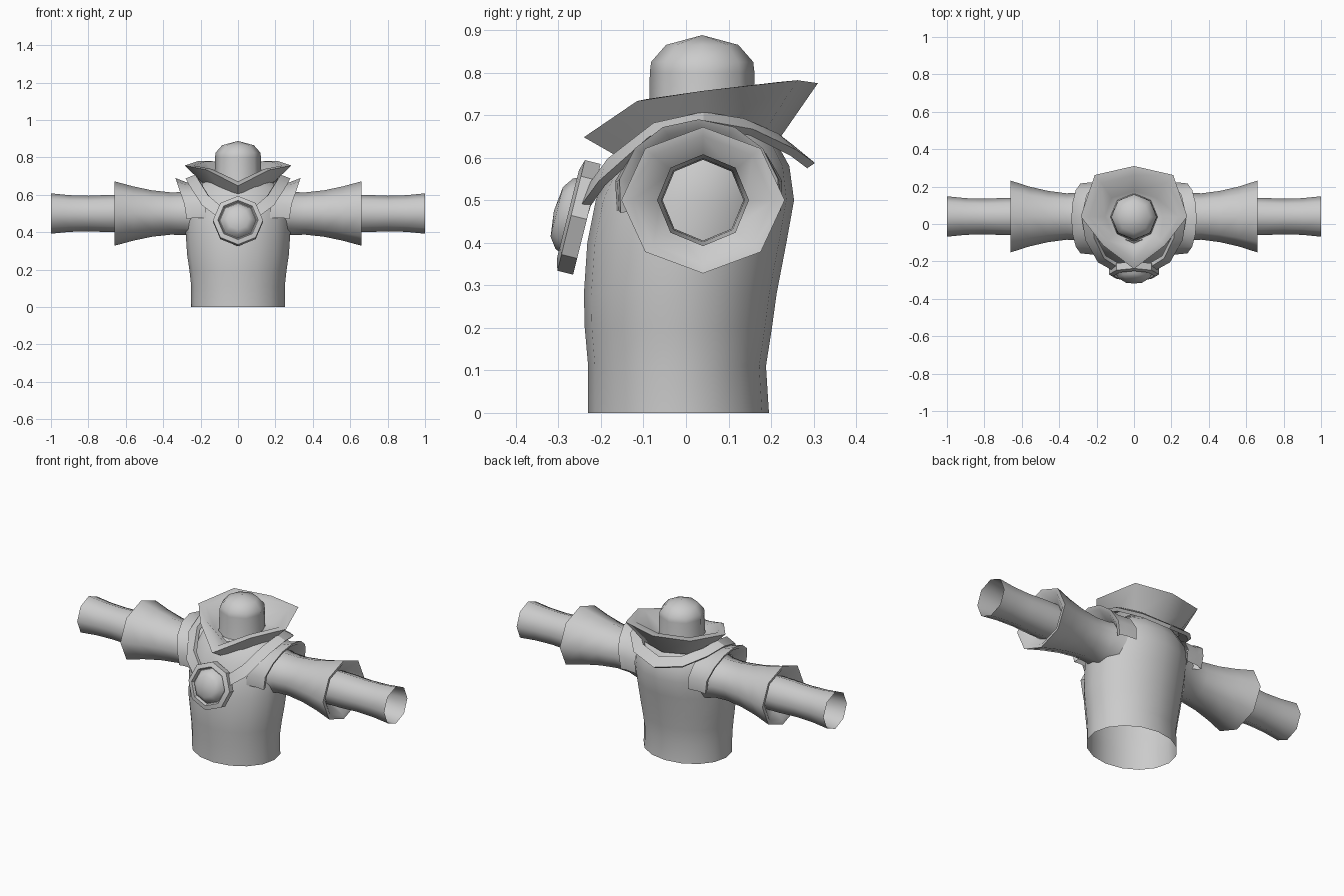
import bpy, bmesh, math
from mathutils import Vector, Matrix

if "Cube" in bpy.data.objects:
    bpy.data.objects.remove(bpy.data.objects["Cube"])

cloth = bpy.data.materials.new("plain_grey")
cloth.diffuse_color = (0.6, 0.6, 0.6, 1)
cloth.use_nodes = True
cloth.node_tree.nodes["Principled BSDF"].inputs["Base Color"].default_value = cloth.diffuse_color


def loft(name, rings, closed=True, cap_end=False, wrap=False, angle=40):
    """Skin a list of point rings into one smooth-shaded object."""
    bm = bmesh.new()
    vs = [[bm.verts.new(p) for p in r] for r in rings]
    n = len(rings[0])
    pairs = list(zip(vs, vs[1:])) + ([(vs[-1], vs[0])] if wrap else [])
    for a, b in pairs:
        for i in range(n if closed else n - 1):
            j = (i + 1) % n
            bm.faces.new((a[i], a[j], b[j], b[i]))
    if cap_end:
        bm.faces.new(vs[-1])
    bmesh.ops.remove_doubles(bm, verts=bm.verts, dist=0.0005)
    bmesh.ops.recalc_face_normals(bm, faces=bm.faces)
    me = bpy.data.meshes.new(name)
    bm.to_mesh(me)
    bm.free()
    ob = bpy.data.objects.new(name, me)
    bpy.context.collection.objects.link(ob)
    me.materials.append(cloth)
    bpy.ops.object.select_all(action='DESELECT')
    ob.select_set(True)
    bpy.context.view_layer.objects.active = ob
    bpy.ops.object.shade_smooth_by_angle(angle=math.radians(angle))
    return ob


def oval(z, rx, y0, y1, n):
    """Horizontal ring spanning y0..y1, first point at the front."""
    c, ry = (y0 + y1) / 2, (y1 - y0) / 2
    return [(rx * math.sin(2 * math.pi * i / n), c - ry * math.cos(2 * math.pi * i / n), z)
            for i in range(n)]


def arm_ring(x, ry, rz, cz=0.5, n=8):
    return [(x, 0.04 + ry * math.sin(2 * math.pi * i / n), cz + rz * math.cos(2 * math.pi * i / n))
            for i in range(n)]


def mirror_loop(half):
    """Complete a front-to-back half outline across x = 0."""
    return half + [(-x, y, z) for x, y, z in reversed(half[1:-1])]


# Torso, open at the waist
loft("torso", [oval(z, rx, a, b, 16) for z, rx, a, b in (
    (0, .25, -.23, .195), (.11, .25, -.23, .188), (.2, .26, -.238, .202),
    (.28, .272, -.24, .213), (.4, .28, -.232, .236), (.5, .28, -.212, .254),
    (.58, .27, -.175, .243), (.64, .235, -.13, .21), (.675, .17, -.09, .17))], angle=60)

# Neck stump with a domed top
loft("neck", [oval(z, r, .038 - r, .038 + r, 8) for z, r in (
    (.62, .14), (.70, .125), (.80, .123), (.825, .12), (.865, .085), (.888, .0))], angle=60)

# Flared collar: base, outer rim, inner lip, floor at the neck
loft("collar", [mirror_loop(h) for h in (
    [(0, -.165, .605), (.10, -.10, .635), (.185, .04, .66), (.15, .18, .655), (0, .22, .645)],
    [(0, -.24, .648), (.165, -.115, .733), (.285, .04, .757), (.21, .262, .782), (0, .31, .775)],
    [(0, -.195, .672), (.14, -.09, .738), (.24, .04, .757), (.175, .22, .778), (0, .26, .772)],
    [(0, -.125, .665), (.11, -.06, .69), (.155, .04, .70), (.12, .14, .70), (0, .175, .70)],
    [(0, -.08, .66), (.08, -.04, .68), (.12, .04, .69), (.08, .12, .69), (0, .15, .69)])], angle=50)

# Necklace band: flat strip hung from the shoulders, front to back
outer = mirror_loop([(0, -.235, .45), (.10, -.232, .475), (.18, -.19, .535), (.245, -.08, .635),
                     (.265, .04, .672), (.24, .15, .652), (.15, .245, .605), (0, .285, .575)])
inner = mirror_loop([(0, -.222, .50), (.08, -.212, .525), (.15, -.17, .585), (.20, -.07, .665),
                     (.215, .04, .69), (.195, .13, .675), (.12, .205, .64), (0, .235, .615)])


def lift(ring, d):
    out = []
    for p in ring:
        v = Vector(p)
        out.append(v + (v - Vector((0, .03, .40))).normalized() * d)
    return out


loft("necklace_band", [outer, inner, lift(inner, .022), lift(outer, .022)], wrap=True, angle=30)

# Pendant: tilted octagonal frame with a domed stone
tilt = Matrix.Translation((0, -.233, .455)) @ Matrix.Rotation(math.radians(76), 4, 'X')


def disc(r, h):
    return [tilt @ Vector((r * math.sin(math.pi * i / 4), r * math.cos(math.pi * i / 4), h))
            for i in range(8)]


loft("pendant_frame", [disc(r, h) for r, h in (
    (0, 0), (.134, 0), (.134, .038), (.108, .046), (.10, .03), (0, .03))], angle=30)
loft("pendant_stone", [disc(r, h) for r, h in (
    (.098, .028), (.085, .055), (.06, .073), (0, .08))], angle=50)

for side, s in (("right", 1), ("left", -1)):
    # Wide sleeve with a turned-in cuff
    loft(side + "_sleeve", [arm_ring(s * x, ry, rz) for x, ry, rz in (
        (.20, .15, .135), (.28, .128, .115), (.36, .124, .113), (.46, .137, .124),
        (.56, .16, .145), (.66, .192, .172), (.655, .165, .15), (.60, .10, .095))], angle=50)
    # Forearm tube, open at the wrist
    loft(side + "_forearm", [arm_ring(s * x, r, r) for x, r in (
        (.56, .10), (.68, .10), (.80, .095), (.90, .098), (1.0, .108))], angle=50)

    # Shoulder flap arching over the sleeve, longest on top
    def arch(xs, xt, ry, rz):
        pts = []
        for i in range(9):
            a = math.radians(-15 + 210 * i / 8)
            k = max(0, math.sin(a))
            pts.append((s * (xs + (xt - xs) * k), .03 + ry * math.cos(a), .515 + rz * math.sin(a)))
        return pts

    loft(side + "_shoulder_flap", [
        arch(.17, .19, .20, .155), arch(.24, .27, .195, .15), arch(.275, .335, .19, .175),
        arch(.27, .325, .165, .155), arch(.24, .25, .13, .11)], closed=False, angle=50)
